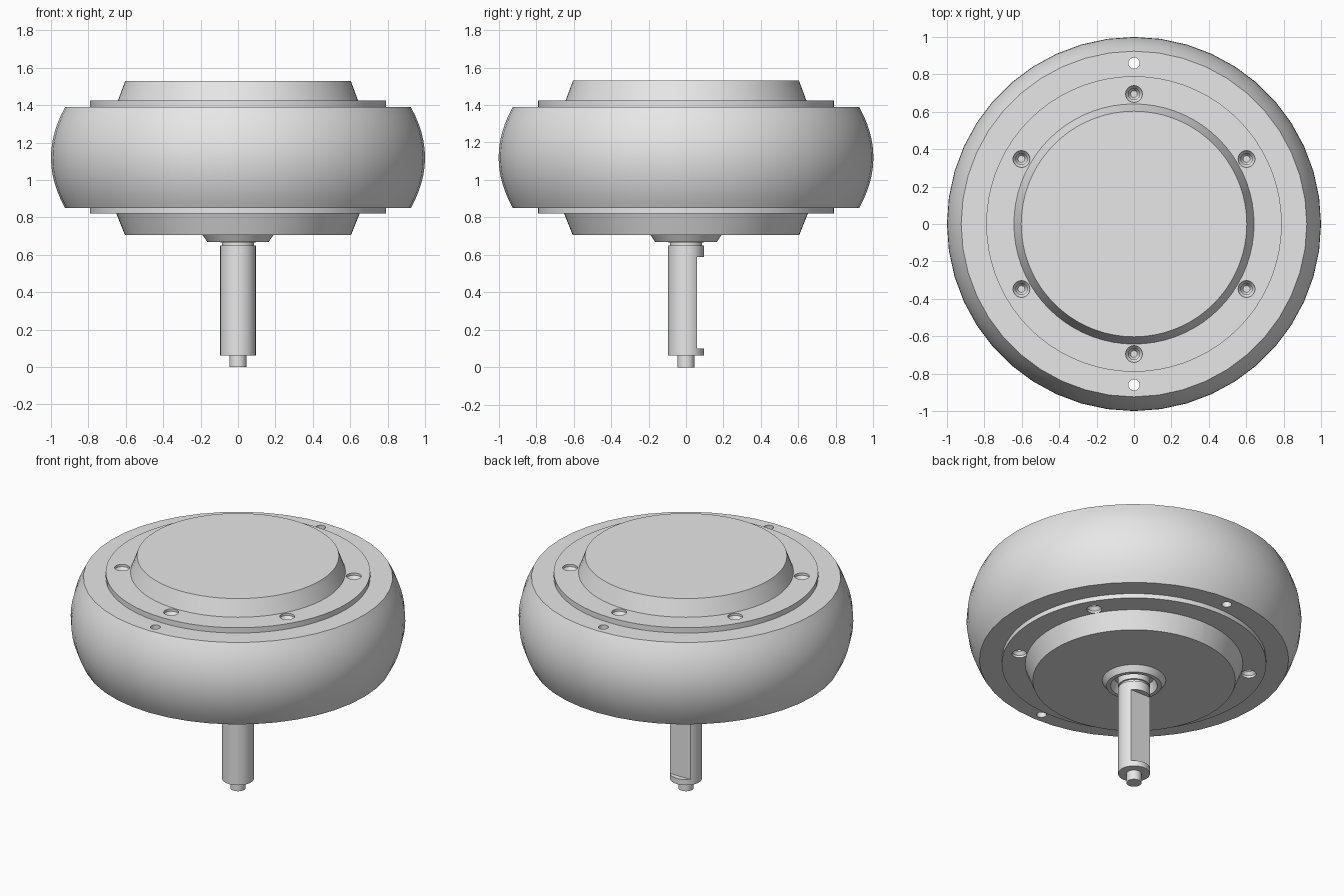
import bpy, bmesh, math
from mathutils import Matrix, Vector

cube = bpy.data.objects.get("Cube")
if cube:
    bpy.data.objects.remove(cube, do_unlink=True)

grey = bpy.data.materials.new("plain_grey")
grey.use_nodes = True
grey.diffuse_color = (0.8, 0.8, 0.8, 1)
grey.node_tree.nodes["Principled BSDF"].inputs["Base Color"].default_value = (0.8, 0.8, 0.8, 1)


def add_lathe(bm, profile, segments, place=Matrix(), closed=False):
    """Spin a (radius, height) profile about z into bm."""
    part = bmesh.new()
    verts = [part.verts.new((r, 0, z)) for r, z in profile]
    edges = [part.edges.new(pair) for pair in zip(verts, verts[1:])]
    if closed:
        edges.append(part.edges.new((verts[-1], verts[0])))
    bmesh.ops.spin(part, geom=verts + edges, cent=(0, 0, 0), axis=(0, 0, 1),
                   angle=math.tau, steps=segments, use_duplicate=False)
    bmesh.ops.remove_doubles(part, verts=part.verts, dist=1e-5)
    part.transform(place)
    bmesh.ops.recalc_face_normals(part, faces=part.faces)
    temp = bpy.data.meshes.new("temp")
    part.to_mesh(temp)
    part.free()
    bm.from_mesh(temp)
    bpy.data.meshes.remove(temp)


def make_object(name, bm):
    mesh = bpy.data.meshes.new(name)
    bm.to_mesh(mesh)
    bm.free()
    mesh.materials.append(grey)
    obj = bpy.data.objects.new(name, mesh)
    bpy.context.collection.objects.link(obj)
    return obj


def lathe(name, profile, segments, closed=False):
    bm = bmesh.new()
    add_lathe(bm, profile, segments, closed=closed)
    return make_object(name, bm)


def select(obj):
    bpy.ops.object.select_all(action='DESELECT')
    obj.select_set(True)
    bpy.context.view_layer.objects.active = obj


def cut(obj, cutter):
    cutter.hide_render = True
    mod = obj.modifiers.new("cut", 'BOOLEAN')
    mod.operation = 'DIFFERENCE'
    mod.solver = 'EXACT'
    mod.object = cutter
    select(obj)
    bpy.ops.object.modifier_apply(modifier=mod.name)
    bpy.data.objects.remove(cutter, do_unlink=True)


def smooth(obj):
    select(obj)
    bpy.ops.object.shade_smooth_by_angle(angle=math.radians(25))


TOP, BOTTOM = 1.425, 0.82

# Tyre: crowned ring with two through holes
mid, half = 1.12, 0.27
crown = []
for i in range(13):
    t = -1 + i / 6
    crown.append((1 - 0.076 * t * t, mid + half * t))
tyre = lathe("tyre", [(0.77, mid - half)] + crown + [(0.77, mid + half)], 44, closed=True)
holes = bmesh.new()
for side in (-1, 1):
    bmesh.ops.create_cone(holes, cap_ends=True, segments=20, radius1=0.03, radius2=0.03,
                          depth=1, matrix=Matrix.Translation((0, side * 0.86, mid)))
cut(tyre, make_object("tyre_hole_cutter", holes))
smooth(tyre)

# Hub: flanges, tapered covers and hollow shaft boss
hub = lathe("hub", [(0, 0.73), (0.12, 0.73), (0.14, 0.67), (0.165, 0.67), (0.19, 0.707),
                    (0.605, 0.707), (0.65, BOTTOM), (0.79, BOTTOM), (0.79, TOP),
                    (0.642, TOP), (0.603, 1.53), (0, 1.53)], 72)

# Countersunk screw holes on both flanges
screw = [(0, 0.02), (0.045, 0.02), (0.045, -0.015), (0.03, -0.035),
         (0.03, -0.05), (0.018, -0.07), (0, -0.07)]
pockets = bmesh.new()
for i in range(6):
    angle = math.radians(30 + 60 * i)
    x, y = 0.695 * math.cos(angle), 0.695 * math.sin(angle)
    add_lathe(pockets, screw, 20, Matrix.Translation((x, y, TOP)))
    flip = Matrix.Rotation(math.pi, 4, 'X')
    add_lathe(pockets, screw, 20, Matrix.Translation((x, y, BOTTOM)) @ flip)
cut(hub, make_object("screw_hole_cutter", pockets))
smooth(hub)

# Axle: stepped tip, grooved neck and a flat milled on the back
axle = lathe("axle", [(0, 0), (0.045, 0), (0.045, 0.063), (0.095, 0.063), (0.095, 0.65),
                      (0.085, 0.65), (0.085, 0.665), (0.095, 0.665), (0.095, 0.74), (0, 0.74)], 40)
flat = bmesh.new()
bmesh.ops.create_cube(flat, size=1)
bmesh.ops.scale(flat, vec=Vector((0.4, 0.2, 0.49)), verts=flat.verts)
bmesh.ops.translate(flat, vec=Vector((0, 0.16, 0.345)), verts=flat.verts)
cut(axle, make_object("axle_flat_cutter", flat))
smooth(axle)
